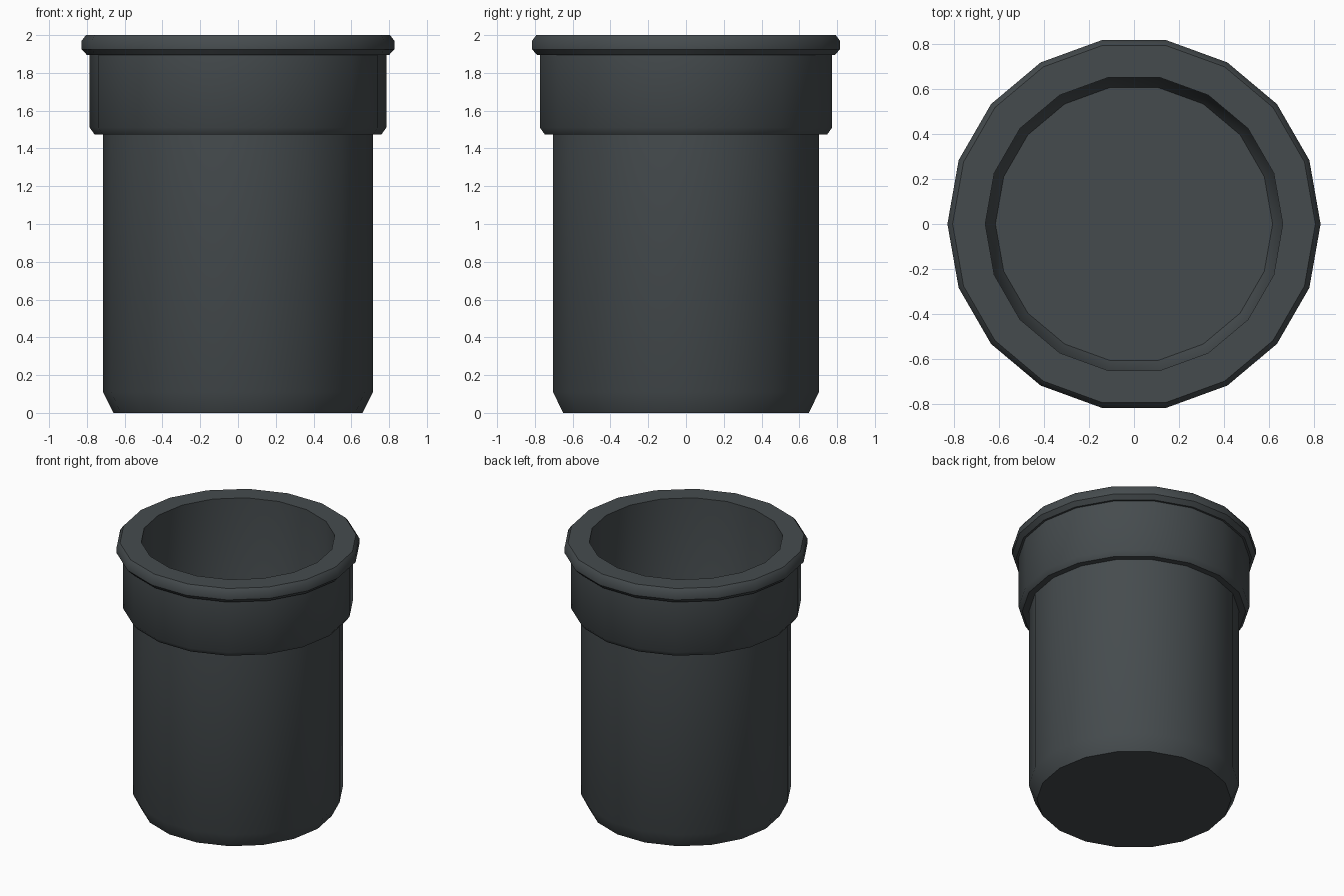
import bpy, bmesh, math

if "Cube" in bpy.data.objects:
    bpy.data.objects.remove(bpy.data.objects["Cube"])

SIDES = 18

# Closed cup profile (radius, height): outer wall, band, lip, then inner wall and floor
profile = [
    (0.66, 0.0), (0.715, 0.11), (0.715, 1.475),      # lower body with bevelled foot
    (0.76, 1.475), (0.785, 1.51), (0.785, 1.895),    # collar band
    (0.80, 1.895), (0.828, 1.925), (0.828, 1.97), (0.805, 2.0),  # lip
    (0.66, 2.0), (0.66, 0.13), (0.615, 0.05),        # hollow inside
]

bm = bmesh.new()
rings = [[bm.verts.new((r * math.cos(2 * math.pi * i / SIDES),
                        r * math.sin(2 * math.pi * i / SIDES), z))
          for i in range(SIDES)] for r, z in profile]
for low, high in zip(rings, rings[1:]):
    for i in range(SIDES):
        j = (i + 1) % SIDES
        bm.faces.new((low[i], low[j], high[j], high[i]))
# Underside and inner floor
bm.faces.new(rings[0][::-1])
bm.faces.new(rings[-1])
bmesh.ops.recalc_face_normals(bm, faces=bm.faces)

mesh = bpy.data.meshes.new("plant_pot")
bm.to_mesh(mesh)
bm.free()
pot = bpy.data.objects.new("plant_pot", mesh)
bpy.context.collection.objects.link(pot)

# Dark slate plastic
mat = bpy.data.materials.new("dark_slate")
mat.diffuse_color = (0.06, 0.071, 0.076, 1)
mat.use_nodes = True
mat.node_tree.nodes["Principled BSDF"].inputs["Base Color"].default_value = mat.diffuse_color
mesh.materials.append(mat)

bpy.context.view_layer.objects.active = pot
pot.select_set(True)
bpy.ops.object.shade_smooth_by_angle(angle=math.radians(40))
